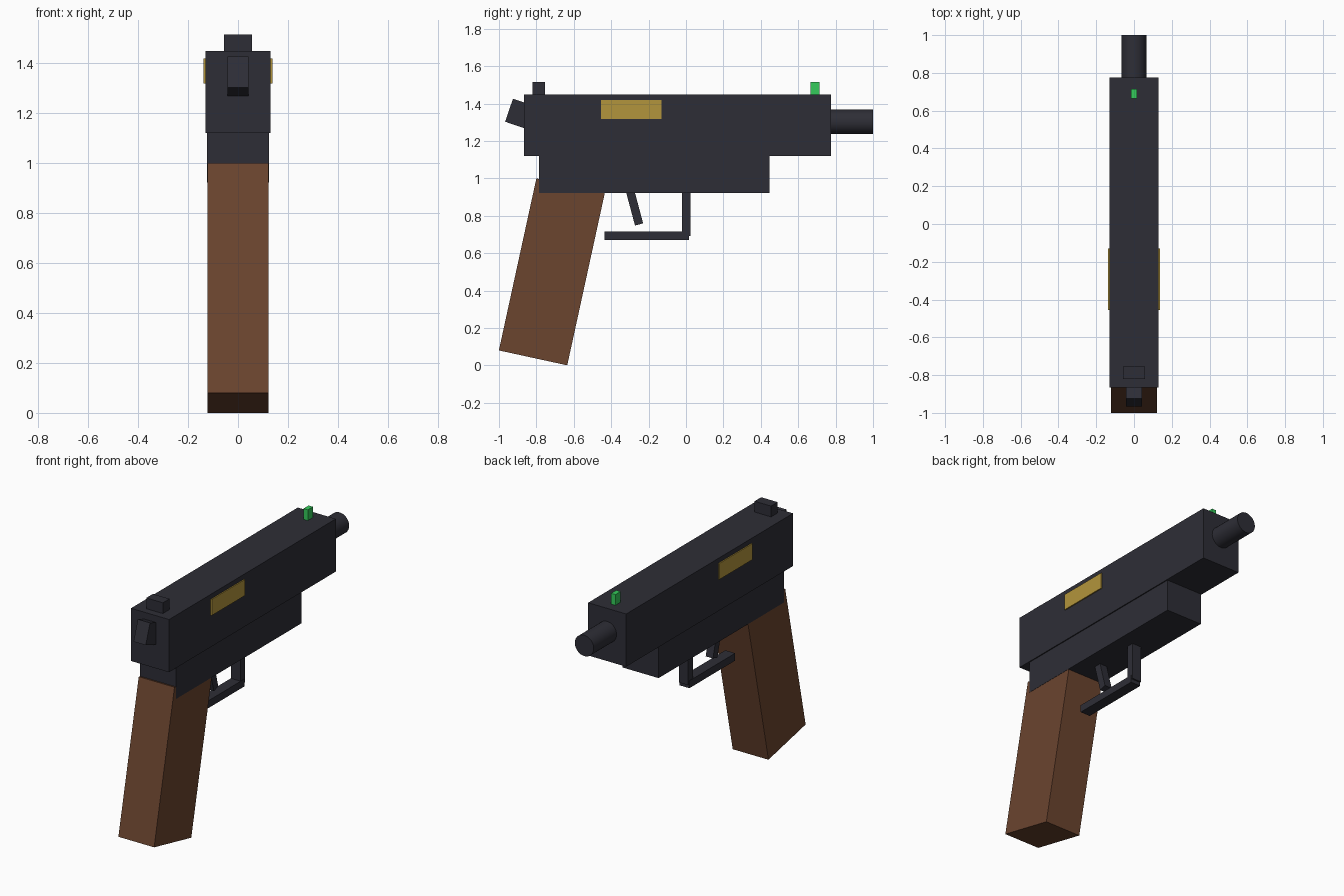
import bpy, math
from mathutils import Matrix, Vector

if "Cube" in bpy.data.objects:
    bpy.data.objects.remove(bpy.data.objects["Cube"])


def material(name, rgb):
    m = bpy.data.materials.new(name)
    m.diffuse_color = (*rgb, 1)
    m.use_nodes = True
    m.node_tree.nodes["Principled BSDF"].inputs["Base Color"].default_value = m.diffuse_color
    return m


metal = material("dark gunmetal", (0.027, 0.027, 0.037))
wood = material("brown wood", (0.147, 0.058, 0.028))
brass = material("brass", (0.45, 0.30, 0.045))
green = material("sight green", (0.035, 0.60, 0.105))


def box(name, mat, x, y, z, tilt=0):
    """Box from (min, max) ranges, tilted about x through its centre."""
    lo, hi = Vector((x[0], y[0], z[0])), Vector((x[1], y[1], z[1]))
    bpy.ops.mesh.primitive_cube_add(size=1)
    ob = bpy.context.object
    ob.name = name
    ob.data.transform(Matrix.Diagonal((*(hi - lo), 1)))
    ob.location = (lo + hi) / 2
    ob.rotation_euler.x = math.radians(tilt)
    ob.data.materials.append(mat)
    return ob


def tilted(name, mat, half_x, centre, size, tilt):
    (y, z), (w, h) = centre, size
    return box(name, mat, (-half_x, half_x), (y - w / 2, y + w / 2),
               (z - h / 2, z + h / 2), tilt)


# Main body
box("slide", metal, (-0.131, 0.131), (-0.865, 0.775), (1.12, 1.448))
box("lower_frame", metal, (-0.1245, 0.1245), (-0.785, 0.447), (0.922, 1.12))

# Raked grip
tilted("grip", wood, 0.123, (-0.7175, 0.5), (0.374, 0.941), -12.3)

# Barrel
bpy.ops.mesh.primitive_cylinder_add(vertices=32, radius=0.065, depth=0.26,
                                    location=(0, 0.87, 1.302),
                                    rotation=(math.pi / 2, 0, 0))
barrel = bpy.context.object
barrel.name = "barrel"
barrel.data.materials.append(metal)
bpy.ops.object.shade_smooth_by_angle(angle=math.radians(30))

# Sights and hammer
box("rear_sight", metal, (-0.057, 0.057), (-0.82, -0.755), (1.44, 1.515))
box("front_sight", green, (-0.015, 0.015), (0.665, 0.715), (1.44, 1.515))
tilted("hammer", metal, 0.042, (-0.895, 1.347), (0.108, 0.13), -19)

# Brass plates on both sides
for side, x in (("left", (-0.138, -0.1305)), ("right", (0.1305, 0.138))):
    box(side + "_plate", brass, x, (-0.455, -0.13), (1.318, 1.418))

# Trigger and its guard
tilted("trigger", metal, 0.025, (-0.278, 0.855), (0.045, 0.21), 15)
box("guard_post", metal, (-0.032, 0.032), (-0.022, 0.025), (0.692, 0.93))
box("guard_bar", metal, (-0.034, 0.034), (-0.435, 0.015), (0.67, 0.716))
